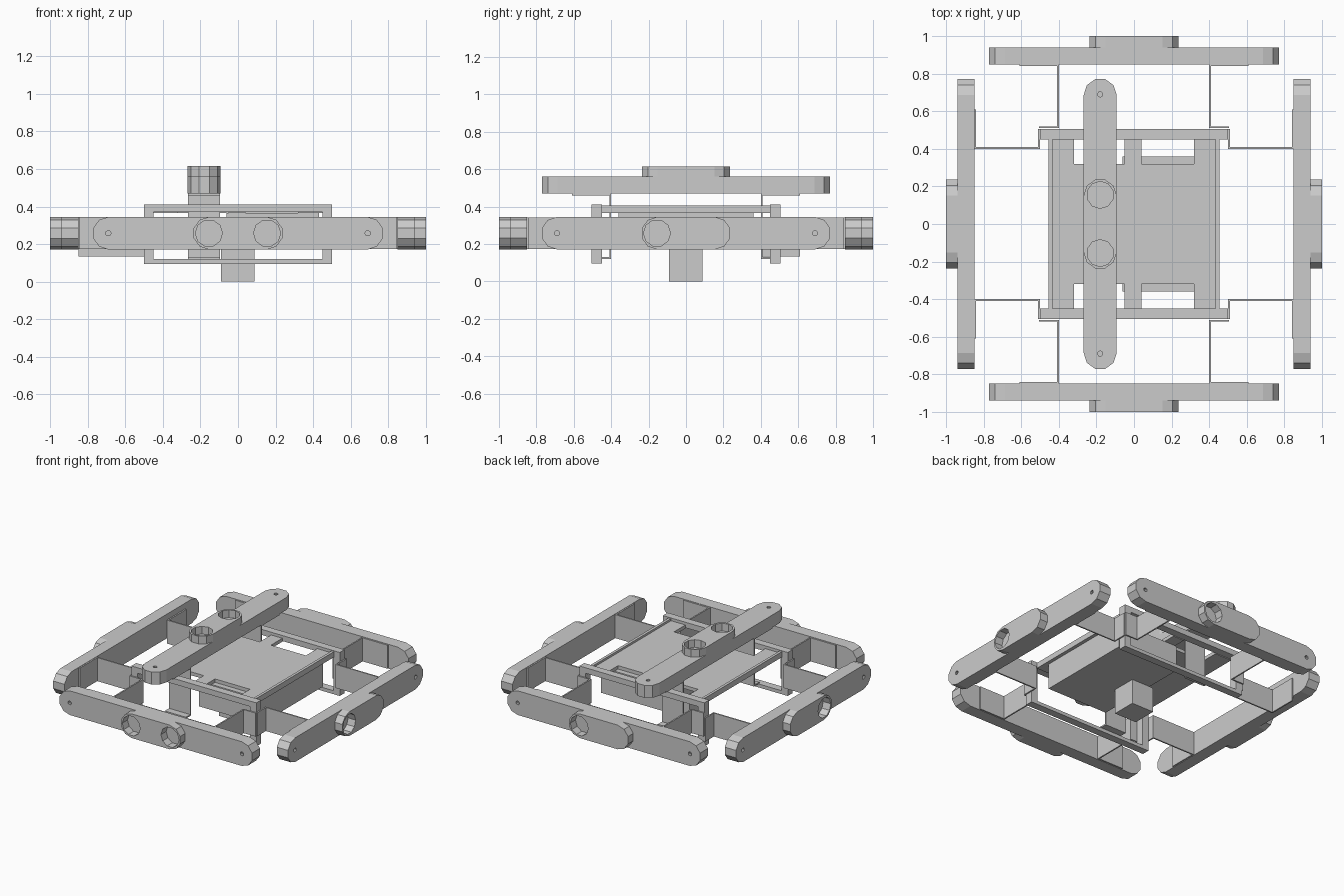
import bpy, bmesh
from math import pi, cos, sin
from mathutils import Matrix

if "Cube" in bpy.data.objects:
    bpy.data.objects.remove(bpy.data.objects["Cube"])


def finish(name, bm, mat=None):
    if mat:
        bm.transform(mat)
    bmesh.ops.recalc_face_normals(bm, faces=bm.faces[:])
    me = bpy.data.meshes.new(name)
    bm.to_mesh(me)
    bm.free()
    ob = bpy.data.objects.new(name, me)
    bpy.context.collection.objects.link(ob)
    return ob


def add_box(bm, x0, x1, y0, y1, z0, z1):
    m = (Matrix.Translation(((x0 + x1) / 2, (y0 + y1) / 2, (z0 + z1) / 2))
         @ Matrix.Diagonal((abs(x1 - x0), abs(y1 - y0), abs(z1 - z0), 1)))
    bmesh.ops.create_cube(bm, size=1, matrix=m)


def boxes(name, items, mat=None):
    bm = bmesh.new()
    for b in items:
        add_box(bm, *b)
    return finish(name, bm, mat)


def prism(bm, pts, z0, z1):
    f = bm.faces.new([bm.verts.new((x, y, z0)) for x, y in pts])
    up = bmesh.ops.extrude_face_region(bm, geom=[f])["geom"]
    vs = [v for v in up if isinstance(v, bmesh.types.BMVert)]
    bmesh.ops.translate(bm, verts=vs, vec=(0, 0, z1 - z0))


def stadium(half, r, n=5):
    c = half - r
    right = [(c + r * cos(a), r * sin(a)) for a in [-pi / 2 + pi * i / n for i in range(n + 1)]]
    return right + [(-x, -y) for x, y in right]


def cut(ob, cutter):
    mod = ob.modifiers.new("holes", 'BOOLEAN')
    mod.operation = 'DIFFERENCE'
    mod.solver = 'EXACT'
    mod.object = cutter
    cutter.hide_render = True
    cutter.hide_set(True)


R = 0.0875


def sensor(side, mat, pod_top=0.15):
    # long rounded bar with a small hole near each end
    bm = bmesh.new()
    prism(bm, stadium(0.775, R), 0, 0.09)
    bar = finish(side + "_sensor_bar", bm, mat)
    # raised twin lens housing
    bm = bmesh.new()
    prism(bm, stadium(0.24, R), 0.09, pod_top)
    pod = finish(side + "_lens_housing", bm, mat)
    for ob, x, r, n, z0 in ((bar, 0.69, 0.014, 10, 0.06), (pod, 0.155, 0.072, 10, 0.08)):
        bm = bmesh.new()
        for s in (-1, 1):
            prism(bm, [(s * x + r * cos(2 * pi * i / n), r * sin(2 * pi * i / n)) for i in range(n)], z0, 0.2)
        cut(ob, finish(side + "_hole_cutter", bm, mat))


def brackets(side, mat, depth, foot, low=None):
    # thin sheet brackets: flange on the bar, web, and foot on the frame
    for s, label in ((-1, "a"), (1, "b")):
        d = -0.04 if low == s else 0
        y0, y1 = -0.085 + d, 0.085 + d
        boxes(f"{side}_bracket_{label}", [
            (s * 0.40, s * 0.61, y0, y1, -0.01, 0),
            (s * 0.40, s * 0.41, y0, y1, -depth, -0.01),
            (s * 0.41, s * foot, y0, y1, -depth, -depth + 0.01)], mat)


# four side sensors
for k, side in enumerate(("front", "right", "back", "left")):
    mat = (Matrix.Rotation(k * pi / 2, 4, 'Z') @ Matrix.Translation((0, -0.85, 0.258))
           @ Matrix.Rotation(pi / 2, 4, 'X'))
    sensor(side, mat)
    brackets(side, mat, 0.34 if k % 2 == 0 else 0.35, 0.505, low=-1 if side == "left" else None)

# top sensor, offset to the left
top = Matrix.Translation((-0.18, 0, 0.47)) @ Matrix.Rotation(pi / 2, 4, 'Z')
sensor("top", top, 0.145)
brackets("top", top, 0.35, 0.46)

# front and back rectangular frames
for s, label in ((-1, "front"), (1, "back")):
    y = (s * 0.45, s * 0.505)
    boxes(label + "_frame", [
        (-0.5, 0.5, *y, 0.37, 0.41), (-0.5, 0.5, *y, 0.095, 0.12),
        (-0.5, -0.45, *y, 0.12, 0.37), (0.45, 0.5, *y, 0.12, 0.37)])

# thin side rails joining the frames
boxes("side_rails", [(s * 0.435, s * 0.455, -0.45, 0.45, 0.365, 0.405) for s in (-1, 1)])

# deck plate with tabs reaching the frames
tabs = [(x0, x1, s * 0.32, s * 0.45, 0.365, 0.39)
        for s in (-1, 1) for x0, x1 in ((-0.435, -0.32), (-0.05, 0.04), (0.32, 0.435))]
boxes("deck_plate", [(-0.435, 0.435, -0.32, 0.32, 0.365, 0.39)] + tabs)

# equipment box under the deck and the block hanging below it
boxes("under_deck_box", [(-0.06, 0.43, -0.36, 0.36, 0.18, 0.365)])
boxes("bottom_block", [(-0.09, 0.087, -0.09, 0.087, 0, 0.18)])
